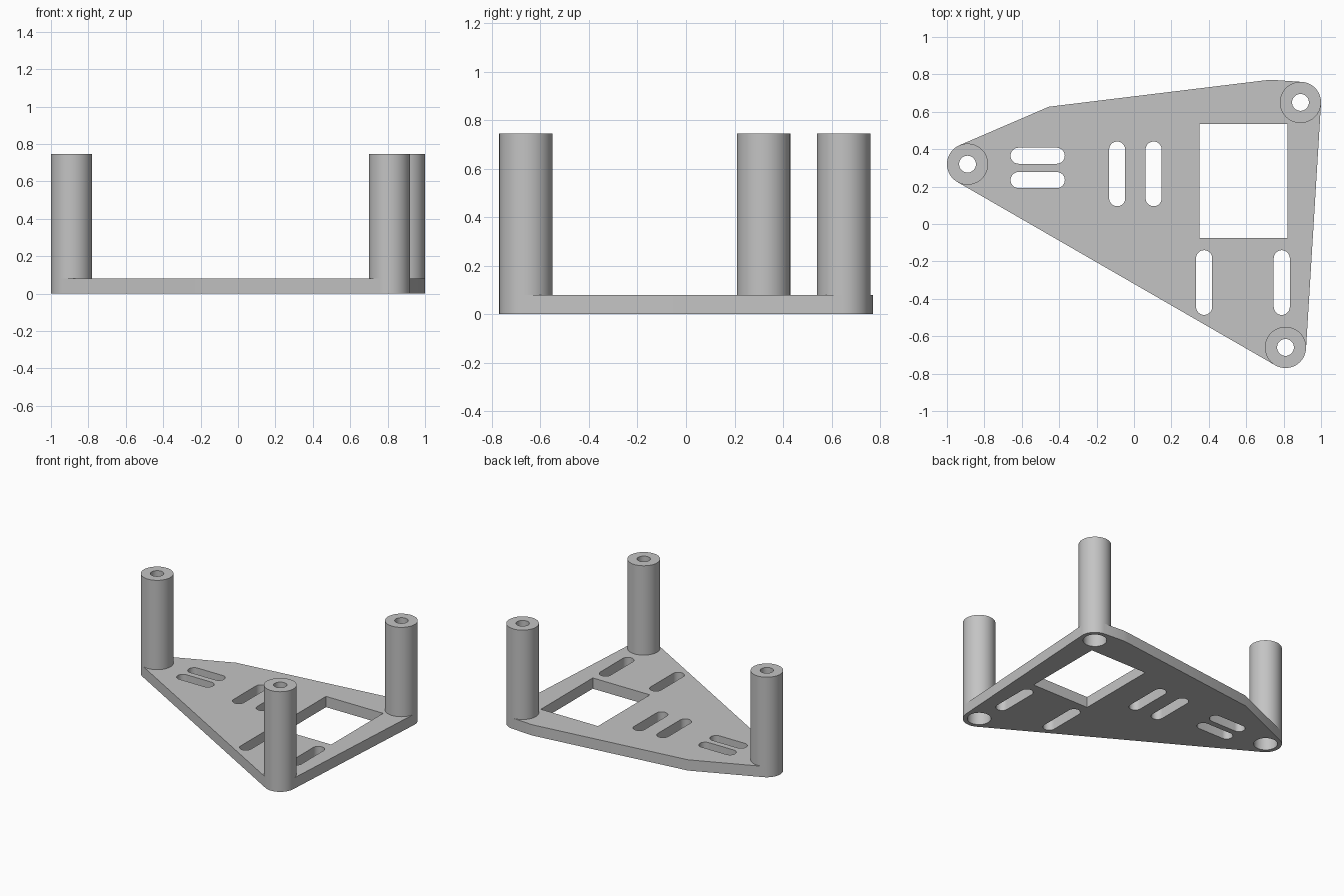
import bpy, bmesh, math
from mathutils import Vector, geometry

cube = bpy.data.objects.get("Cube")
if cube:
    bpy.data.objects.remove(cube, do_unlink=True)

PLATE, TOP, SEAT = 0.08, 0.745, 0.62      # plate top, post top, screw seat height
R_POST, R_BORE, R_HOLE = 0.11, 0.08, 0.045
SEGS = 64
POSTS = {"left_rear_post": (0.89, 0.65), "left_front_post": (0.81, -0.66),
         "right_post": (-0.89, 0.32)}

grey = bpy.data.materials.new("plain grey")
grey.use_nodes = True
grey.diffuse_color = (0.55, 0.55, 0.55, 1)
grey.node_tree.nodes["Principled BSDF"].inputs["Base Color"].default_value = grey.diffuse_color


def arc(cx, cy, r, start=0, sweep=2 * math.pi, n=SEGS, closed=True):
    steps = n if closed else n - 1
    return [Vector((cx + r * math.cos(start + sweep * i / steps),
                    cy + r * math.sin(start + sweep * i / steps))) for i in range(n)]


def slot(cx, cy, length, vertical):
    """Outline of a round-ended slot."""
    r = 0.043
    d = length / 2 - r
    ax = math.pi / 2 if vertical else 0
    ux, uy = math.cos(ax) * d, math.sin(ax) * d
    return (arc(cx + ux, cy + uy, r, ax - math.pi / 2, math.pi, 17, False)
            + arc(cx - ux, cy - uy, r, ax + math.pi / 2, math.pi, 17, False))


def finish(obj):
    obj.data.materials.clear()
    obj.data.materials.append(grey)
    bpy.ops.object.select_all(action="DESELECT")
    obj.select_set(True)
    bpy.context.view_layer.objects.active = obj
    bpy.ops.object.shade_smooth_by_angle(angle=math.radians(30))


# Plate outline: hull around the three posts and the rear corners
pts = [Vector(p) for p in ((-0.455, 0.627), (0.70, 0.768), (0.735, 0.771), (0.77, 0.768))]
for c in POSTS.values():
    pts += arc(*c, R_POST)
outlines = [[pts[i] for i in geometry.convex_hull_2d(pts)]]

# Openings: screw bores, slots and the rectangular window
outlines += [arc(*c, R_BORE) for c in POSTS.values()]
outlines += [slot(-0.515, y, 0.29, False) for y in (0.365, 0.235)]
outlines += [slot(x, 0.268, 0.346, True) for x in (-0.09, 0.105)]
outlines += [slot(x, -0.313, 0.346, True) for x in (0.375, 0.79)]
outlines.append([Vector(p) for p in ((0.35, -0.075), (0.82, -0.075), (0.82, 0.535), (0.35, 0.535))])

curve = bpy.data.curves.new("base_plate", "CURVE")
curve.dimensions = "2D"
curve.fill_mode = "BOTH"
curve.extrude = PLATE / 2
for line in outlines:
    s = curve.splines.new("POLY")
    s.points.add(len(line) - 1)
    for p, v in zip(s.points, line):
        p.co = (v.x, v.y, 0, 1)
    s.use_cyclic_u = True
plate = bpy.data.objects.new("base_plate", curve)
bpy.context.collection.objects.link(plate)
bpy.ops.object.select_all(action="DESELECT")
plate.select_set(True)
bpy.context.view_layer.objects.active = plate
bpy.ops.object.convert(target="MESH")
plate = bpy.context.view_layer.objects.active
bm = bmesh.new()
bm.from_mesh(plate.data)
bmesh.ops.remove_doubles(bm, verts=bm.verts, dist=0.0001)
bmesh.ops.translate(bm, verts=bm.verts, vec=(0, 0, PLATE / 2))
bmesh.ops.recalc_face_normals(bm, faces=bm.faces)
bm.to_mesh(plate.data)
bm.free()
finish(plate)

# Hollow posts: wide bore from below, narrow screw hole at the top
profile = [(R_POST, PLATE), (R_POST, TOP), (R_HOLE, TOP),
           (R_HOLE, SEAT), (R_BORE, SEAT), (R_BORE, PLATE)]
for name, (cx, cy) in POSTS.items():
    bm = bmesh.new()
    rings = [[bm.verts.new((p.x, p.y, z)) for p in arc(cx, cy, r)] for r, z in profile]
    for a, b in zip(rings, rings[1:]):
        for i in range(SEGS):
            j = (i + 1) % SEGS
            bm.faces.new((a[i], a[j], b[j], b[i]))
    mesh = bpy.data.meshes.new(name)
    bm.to_mesh(mesh)
    bm.free()
    post = bpy.data.objects.new(name, mesh)
    bpy.context.collection.objects.link(post)
    finish(post)
